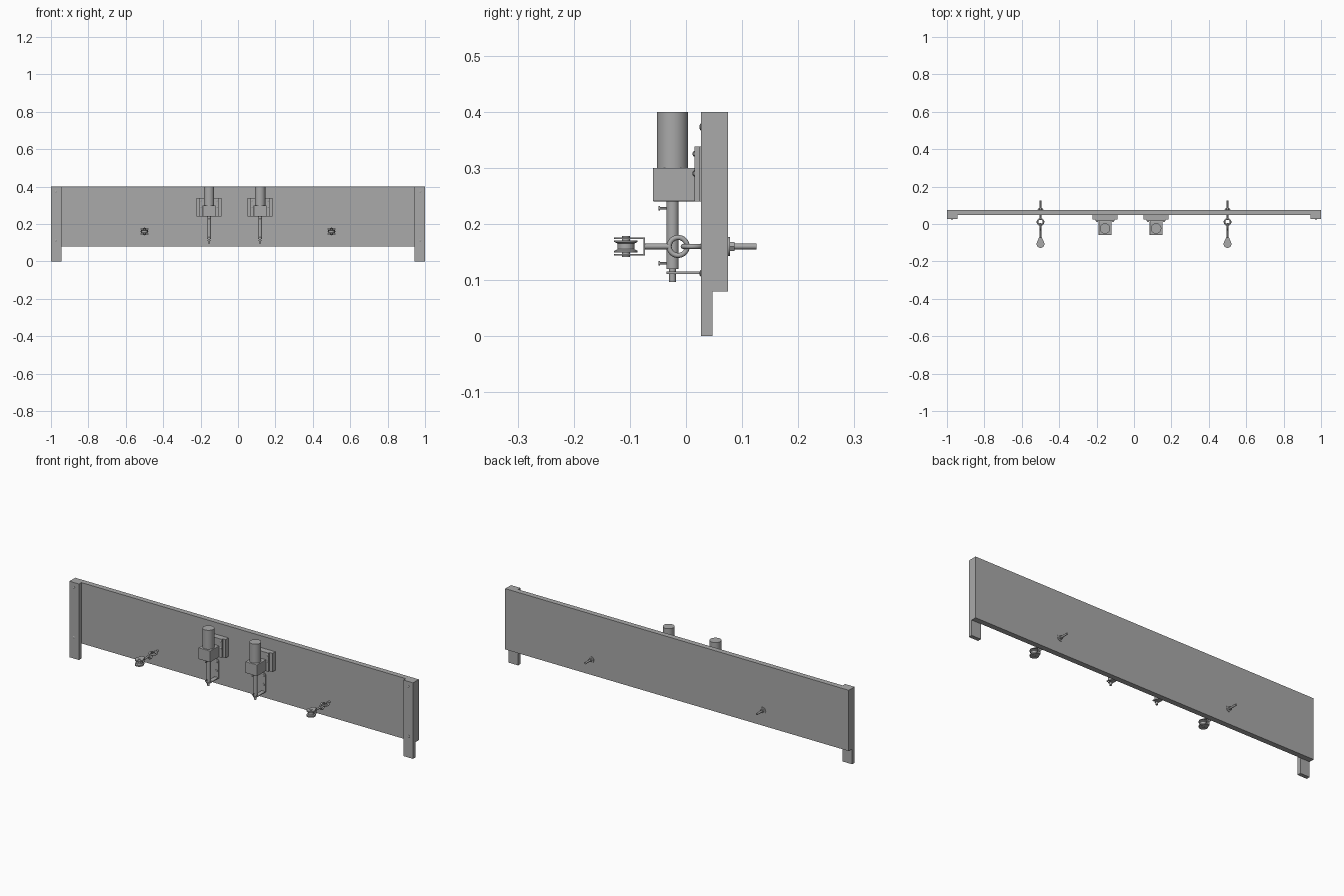
import bpy, bmesh, math
from mathutils import Vector

cube = bpy.data.objects.get("Cube")
if cube:
    bpy.data.objects.remove(cube)

# Single plain grey
grey = bpy.data.materials.new("plain grey")
grey.use_nodes = True
colour = (0.4, 0.4, 0.4, 1)
grey.diffuse_color = colour
grey.node_tree.nodes["Principled BSDF"].inputs["Base Color"].default_value = colour


def finish(name, bm, smooth=False):
    bmesh.ops.recalc_face_normals(bm, faces=bm.faces)
    mesh = bpy.data.meshes.new(name)
    bm.to_mesh(mesh)
    bm.free()
    mesh.materials.append(grey)
    obj = bpy.data.objects.new(name, mesh)
    bpy.context.collection.objects.link(obj)
    if smooth:
        bpy.ops.object.select_all(action="DESELECT")
        obj.select_set(True)
        bpy.context.view_layer.objects.active = obj
        bpy.ops.object.shade_smooth_by_angle(angle=math.radians(35))
    return obj


def box(name, x, y, z):
    bm = bmesh.new()
    bmesh.ops.create_cube(bm, size=1)
    for v in bm.verts:
        v.co = [lo + (c + 0.5) * (hi - lo) for c, (lo, hi) in zip(v.co, (x, y, z))]
    return finish(name, bm)


def lathe(name, base, axis, profile, sides=32):
    """Solid of revolution; profile lists (distance along axis, radius)."""
    bm = bmesh.new()
    rot = Vector(axis).to_track_quat("Z", "Y")
    rings = []
    for h, r in profile:
        rings.append([bm.verts.new(Vector(base) + rot @ Vector(
            (r * math.cos(math.tau * i / sides), r * math.sin(math.tau * i / sides), h)))
            for i in range(sides)])
    for a, b in zip(rings, rings[1:]):
        for i in range(sides):
            j = (i + 1) % sides
            bm.faces.new((a[i], a[j], b[j], b[i]))
    bm.faces.new(rings[0])
    bm.faces.new(rings[-1])
    return finish(name, bm, sides > 8)


def rod(name, base, axis, length, radius, sides=32):
    return lathe(name, base, axis, [(0, radius), (length, radius)], sides)


def plate(name, outline, thickness):
    """Extrude a planar outline of points along a vector."""
    bm = bmesh.new()
    face = bm.faces.new([bm.verts.new(p) for p in outline])
    ext = bmesh.ops.extrude_face_region(bm, geom=[face])
    verts = [g for g in ext["geom"] if isinstance(g, bmesh.types.BMVert)]
    bmesh.ops.translate(bm, verts=verts, vec=thickness)
    return finish(name, bm)


def ring(name, centre, radius, tube, turn):
    bpy.ops.mesh.primitive_torus_add(location=centre, rotation=turn, major_radius=radius,
                                     minor_radius=tube, major_segments=36, minor_segments=12)
    obj = bpy.context.object
    obj.name = name
    obj.data.materials.append(grey)
    bpy.ops.object.shade_smooth_by_angle(angle=math.radians(35))


def arc(cx, cy, r, start, end, n=14):
    return [(cx + r * math.cos(math.radians(start + (end - start) * i / n)),
             cy + r * math.sin(math.radians(start + (end - start) * i / n))) for i in range(n + 1)]


FRONT, BACK, UP = (0, -1, 0), (0, 1, 0), (0, 0, 1)
BOARD = 0.047

# Backboard and end legs with screws
box("backboard", (-1, 1), (BOARD, 0.075), (0.08, 0.4))
for side, s in (("right", -1), ("left", 1)):
    box(side + "_leg", sorted((s, s * 0.945)), (0.027, BOARD), (0, 0.4))
    for z in (0.112, 0.373):
        lathe(side + "_leg_screw", (s * 0.974, 0.028, z), FRONT,
              [(0, 0.006), (0.002, 0.006), (0.004, 0.003)], 16)

# Two plunger units
for side, x in (("right", -0.155), ("left", 0.118)):
    y = -0.024
    box(side + "_mount_block", (x - 0.066, x + 0.066), (0.024, BOARD), (0.24, 0.338))
    box(side + "_mount_plate", (x - 0.05, x + 0.05), (0.015, 0.024), (0.24, 0.338))
    for sx in (-0.043, 0.043):
        for z in (0.29, 0.325):
            lathe(side + "_mount_screw", (x + sx, 0.016, z), FRONT,
                  [(0, 0.005), (0.002, 0.005), (0.004, 0.002)], 16)
    housing = box(side + "_housing", (x - 0.034, x + 0.034), (-0.059, 0.016), (0.24, 0.3))
    bevel = housing.modifiers.new("soft edges", "BEVEL")
    bevel.width = 0.002
    bevel.segments = 2
    rod(side + "_motor", (x, y, 0.3), UP, 0.1, 0.028, 48)
    lathe(side + "_plunger", (x, y, 0.097), UP,
          [(0, 0.006), (0.023, 0.006), (0.023, 0.011), (0.145, 0.011)])
    for z in (0.13, 0.228):
        lathe(side + "_set_screw", (x, -0.03, z), FRONT,
              [(0, 0.002), (0.016, 0.002), (0.016, 0.004), (0.019, 0.004)], 16)
    # Angle bracket guiding the plunger tip
    back = [(x - 0.011, 0.111), (x + 0.011, 0.111)] + arc(x, 0.2, 0.011, 0, 180)
    plate(side + "_bracket_back", [(px, BOARD - 0.004, pz) for px, pz in back], (0, 0.004, 0))
    arm = [(x + 0.011, BOARD), (x - 0.011, BOARD)] + arc(x, y, 0.011, 180, 360)
    plate(side + "_bracket_arm", [(px, py, 0.111) for px, py in arm], (0, 0, 0.004))
    for z in (0.15, 0.195):
        lathe(side + "_bracket_screw", (x, BOARD - 0.004, z), FRONT,
              [(0, 0.006), (0.002, 0.005), (0.003, 0.003)], 16)

# Eye bolts carrying linked pulleys
for side, x in (("right", -0.5), ("left", 0.5)):
    z = 0.16
    rod(side + "_eye_bolt", (x, 0.026, z), BACK, 0.1, 0.005, 20)
    rod(side + "_washer", (x, 0.075, z), BACK, 0.003, 0.017)
    rod(side + "_nut", (x, 0.078, z), BACK, 0.008, 0.0095, 6)
    ring(side + "_bolt_eye", (x, 0.011, z), 0.016, 0.0045, (0, 0, 0))
    ring(side + "_pulley_eye", (x, -0.014, z), 0.016, 0.0045, (0, math.pi / 2, 0))
    rod(side + "_pulley_shank", (x, -0.031, z), FRONT, 0.044, 0.005, 20)

    # Fork around the pulley
    cheek = [(x + 0.008, -0.073), (x - 0.008, -0.073)] + arc(x, -0.107, 0.021, 160, 380, 24)
    for low in (0.144, 0.1735):
        plate(side + "_fork_cheek", [(px, py, low) for px, py in cheek], (0, 0, 0.0025))
    box(side + "_fork_back", (x - 0.008, x + 0.008), (-0.0755, -0.073), (0.144, 0.176))
    lathe(side + "_pulley_wheel", (x, -0.107, 0.149), UP,
          [(0, 0.021), (0.003, 0.021), (0.006, 0.015), (0.016, 0.015),
           (0.019, 0.021), (0.022, 0.021)])
    rod(side + "_pulley_pin", (x, -0.107, 0.141), UP, 0.038, 0.007, 20)
